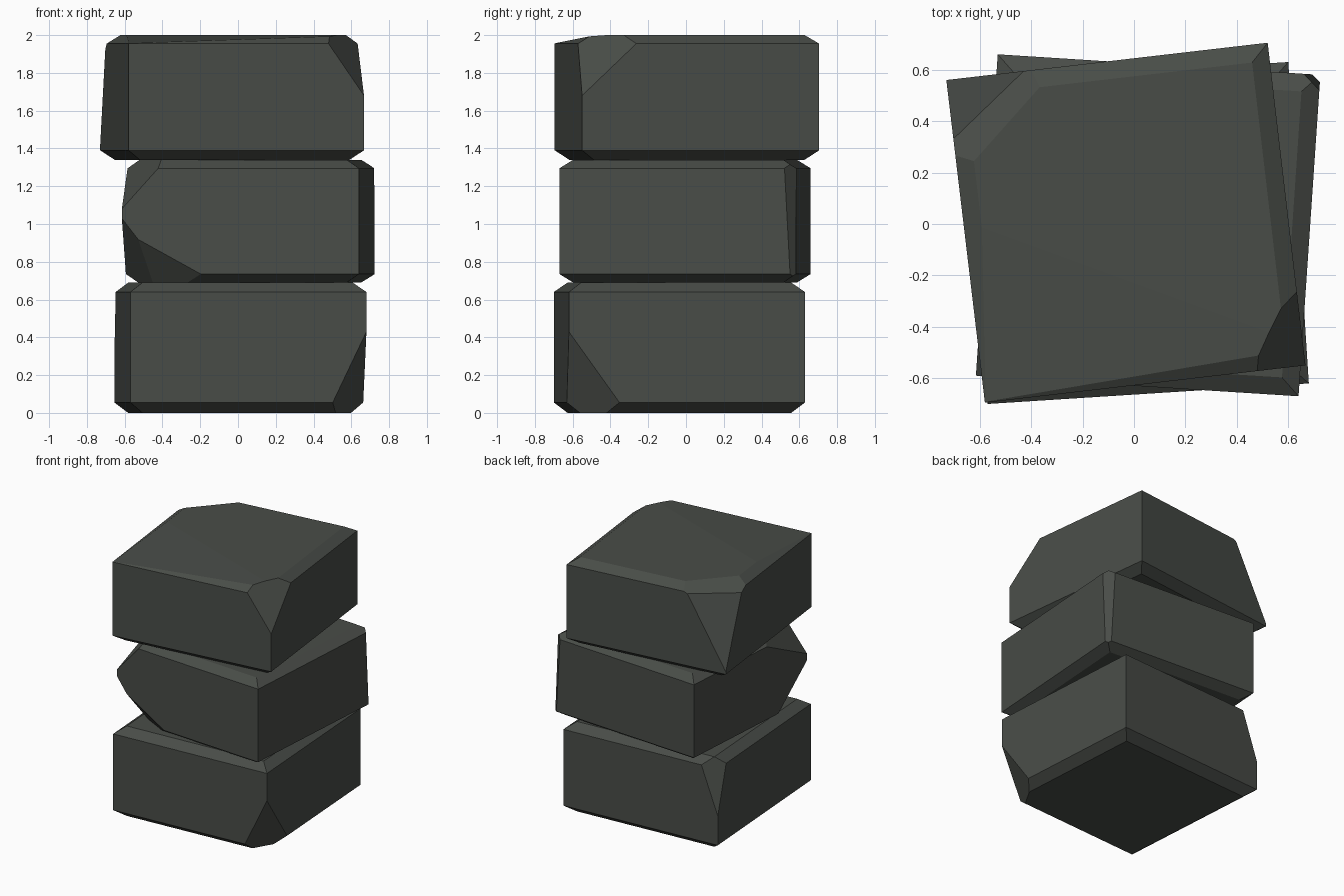
import bpy, bmesh
from mathutils import Vector

if "Cube" in bpy.data.objects:
    bpy.data.objects.remove(bpy.data.objects["Cube"])

stone = bpy.data.materials.new("dark green grey stone")
stone.diffuse_color = (0.066, 0.073, 0.064, 1)
stone.use_nodes = True
stone.node_tree.nodes["Principled BSDF"].inputs["Base Color"].default_value = stone.diffuse_color


def block(name, corners, z0, z1, low, high, chips):
    """Four-cornered block, bevelled at top and bottom rims, with corners chipped by planes."""
    bm = bmesh.new()
    cx = sum(c[0] for c in corners) / 4
    cy = sum(c[1] for c in corners) / 4
    rings = []
    for z, s in ((z0, 0.89), (z0 + low, 1), (z1 - high, 1), (z1, 0.89)):
        rings.append([bm.verts.new((cx + (x - cx) * s, cy + (y - cy) * s, z)) for x, y in corners])
    for a, b in zip(rings, rings[1:]):
        for i in range(4):
            j = (i + 1) % 4
            bm.faces.new((a[i], a[j], b[j], b[i]))
    bm.faces.new(rings[0][::-1])
    bm.faces.new(rings[-1])
    centre = Vector((cx, cy, (z0 + z1) / 2))
    # each chip is a plane through three points; the outer side is removed
    for p in chips:
        a, b, c = (Vector(v) for v in p)
        n = (b - a).cross(c - a).normalized()
        if n.dot(centre - a) > 0:
            n = -n
        bmesh.ops.bisect_plane(bm, geom=bm.verts[:] + bm.edges[:] + bm.faces[:], dist=1e-5,
                               plane_co=a, plane_no=n, clear_outer=True)
        rim = [e for e in bm.edges if e.is_boundary]
        if rim:
            bmesh.ops.holes_fill(bm, edges=rim, sides=0)
    bmesh.ops.recalc_face_normals(bm, faces=bm.faces[:])
    me = bpy.data.meshes.new(name)
    bm.to_mesh(me)
    bm.free()
    me.materials.append(stone)
    ob = bpy.data.objects.new(name, me)
    bpy.context.collection.objects.link(ob)
    return ob


# Bottom block: worn lower front-right corner, chipped upper back-left corner
block("bottom_block", [(-0.57, -0.70), (0.68, -0.62), (0.60, 0.63), (-0.655, 0.55)], 0, 0.69, 0.055, 0.05, [
    [(0.68, -0.62, 0.43), (0.662, -0.35, 0.05), (0.50, -0.63, 0.05)],
    [(-0.655, 0.55, 0.28), (-0.52, 0.56, 0.64), (-0.645, 0.44, 0.64)],
])

# Middle block: front-left edge broken above and below, back-right edge chipped
block("middle_block", [(-0.615, -0.59), (0.64, -0.67), (0.725, 0.58), (-0.53, 0.66)], 0.69, 1.34, 0.045, 0.045, [
    [(-0.615, -0.59, 1.08), (-0.41, -0.60, 1.31), (-0.58, -0.12, 1.31)],
    [(-0.615, -0.59, 1.03), (-0.53, -0.595, 0.92), (-0.595, -0.30, 0.76)],
    [(-0.55, -0.594, 0.93), (-0.20, -0.615, 0.735), (-0.59, -0.40, 0.72)],
    [(0.722, 0.52, 1.30), (0.655, 0.59, 1.30), (0.723, 0.55, 0.75)],
])

# Top block: chipped front-right and back-left corners, worn front-left rim
block("top_block", [(-0.58, -0.695), (0.667, -0.55), (0.52, 0.705), (-0.73, 0.56)], 1.34, 2.0, 0.05, 0.045, [
    [(0.667, -0.55, 1.68), (0.48, -0.57, 1.955), (0.64, -0.25, 1.955)],
    [(-0.73, 0.56, 1.41), (-0.42, 0.60, 1.95), (-0.70, 0.32, 1.95)],
    [(-0.36, 0.54, 2.0), (-0.60, 0.27, 2.0), (-0.60, 0.50, 1.90)],
    [(-0.58, -0.695, 1.957), (0.52, -0.42, 2.0), (-0.63, 0.0, 2.0)],
])
